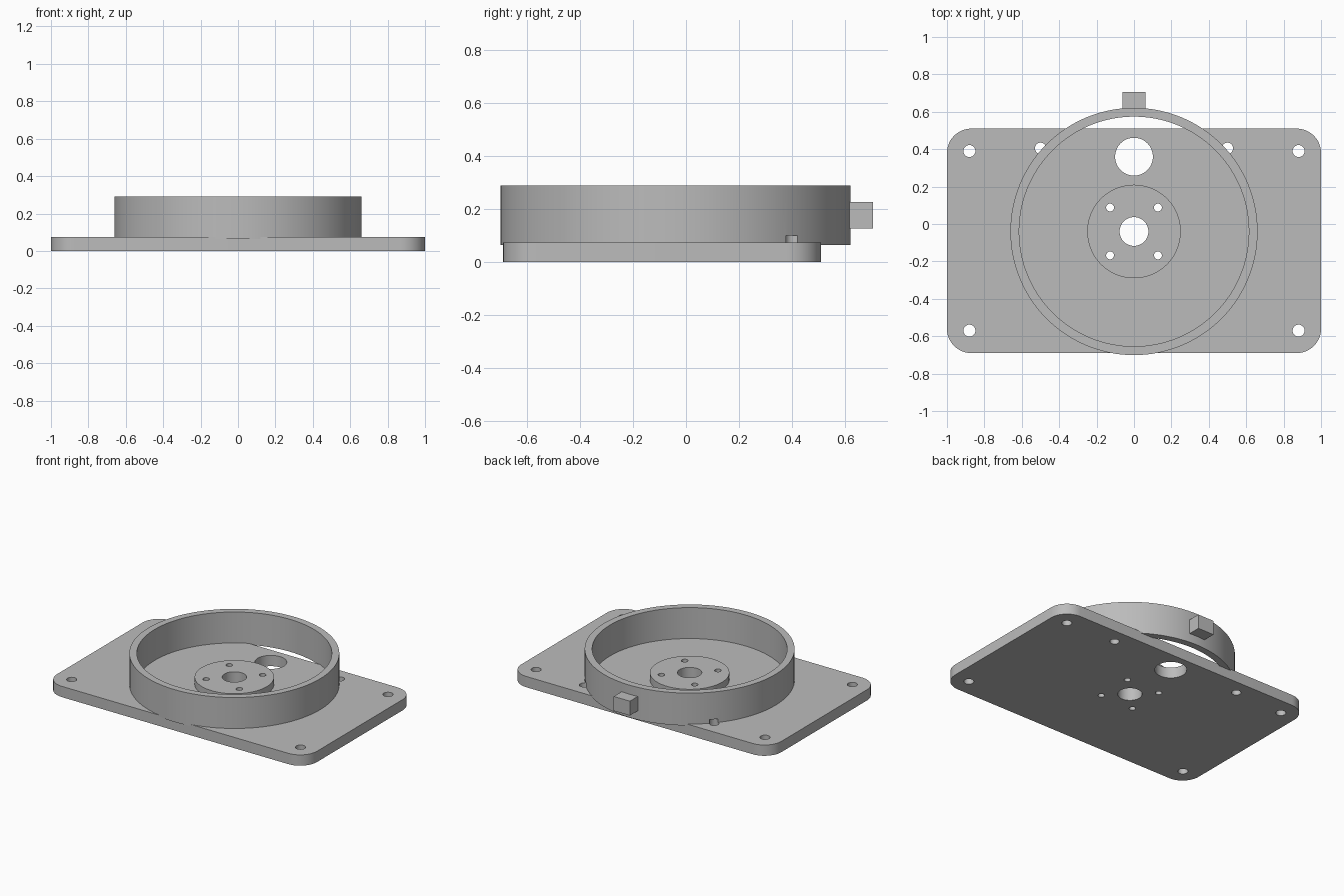
import bpy
from math import cos, sin, pi, radians

cube = bpy.data.objects.get("Cube")
if cube:
    bpy.data.objects.remove(cube, do_unlink=True)

grey = bpy.data.materials.new("plain grey")
grey.use_nodes = True
colour = (0.5, 0.5, 0.5, 1)
grey.diffuse_color = colour
grey.node_tree.nodes["Principled BSDF"].inputs["Base Color"].default_value = colour

AXIS_Y = -0.04      # centre line of ring and hub
PLATE_Y = -0.09     # centre of the base plate
PLATE_TOP = 0.075


def prism(name, outline, z0, z1):
    """Closed solid extruded from a counter-clockwise outline."""
    n = len(outline)
    verts = [(x, y, z) for z in (z0, z1) for x, y in outline]
    faces = [tuple(reversed(range(n))), tuple(range(n, 2 * n))]
    faces += [(i, (i + 1) % n, n + (i + 1) % n, n + i) for i in range(n)]
    mesh = bpy.data.meshes.new(name)
    mesh.from_pydata(verts, [], faces)
    mesh.materials.append(grey)
    obj = bpy.data.objects.new(name, mesh)
    bpy.context.collection.objects.link(obj)
    return obj


def circle(x, y, r, n):
    return [(x + r * cos(2 * pi * i / n), y + r * sin(2 * pi * i / n)) for i in range(n)]


def rounded_rect(y, half_x, half_y, r, steps=12):
    points = []
    for k, (sx, sy) in enumerate(((1, 1), (-1, 1), (-1, -1), (1, -1))):
        for i in range(steps + 1):
            a = (k + i / steps) * pi / 2
            points.append((sx * (half_x - r) + r * cos(a), y + sy * (half_y - r) + r * sin(a)))
    return points


def drill(obj, x, y, r, z0=-0.1, z1=0.5, n=32):
    """Cut a round hole and discard the cutter."""
    cutter = prism("hole_cutter", circle(x, y, r, n), z0, z1)
    cutter.hide_render = True
    mod = obj.modifiers.new("hole", "BOOLEAN")
    mod.operation = "DIFFERENCE"
    mod.solver = "EXACT"
    mod.object = cutter
    bpy.context.view_layer.objects.active = obj
    bpy.ops.object.modifier_apply(modifier=mod.name)
    bpy.data.objects.remove(cutter, do_unlink=True)


# Main solids
base_plate = prism("base_plate", rounded_rect(PLATE_Y, 1, 0.6, 0.13), 0, PLATE_TOP)
hub = prism("hub", circle(0, AXIS_Y, 0.25, 96), PLATE_TOP, 0.125)
ring_wall = prism("ring_wall", circle(0, AXIS_Y, 0.661, 128), 0.065, 0.29)
drill(ring_wall, 0, AXIS_Y, 0.614, n=128)

# Block on the back of the ring
rear_block = prism("rear_block", [(-0.062, 0.61), (0.062, 0.61), (0.062, 0.705), (-0.062, 0.705)],
                   0.127, 0.227)

# Shaft hole and four screw holes through hub and plate
for part in (base_plate, hub):
    drill(part, 0, AXIS_Y, 0.077, n=48)
    for sx in (-1, 1):
        for sy in (-1, 1):
            drill(part, sx * 0.128, AXIS_Y + sy * 0.128, 0.021)

# Cable hole, corner holes and the two holes notching the ring
drill(base_plate, 0, 0.36, 0.101, n=64)
for sx in (-1, 1):
    for sy in (-1, 1):
        drill(base_plate, sx * 0.88, PLATE_Y + sy * 0.48, 0.032)
    for part in (base_plate, ring_wall):
        drill(part, sx * 0.5, 0.405, 0.03, z1=0.1)

# Smooth the round walls, keep the rims sharp
bpy.ops.object.select_all(action="DESELECT")
for part in (base_plate, hub, ring_wall):
    part.select_set(True)
bpy.context.view_layer.objects.active = base_plate
bpy.ops.object.shade_smooth_by_angle(angle=radians(30))
